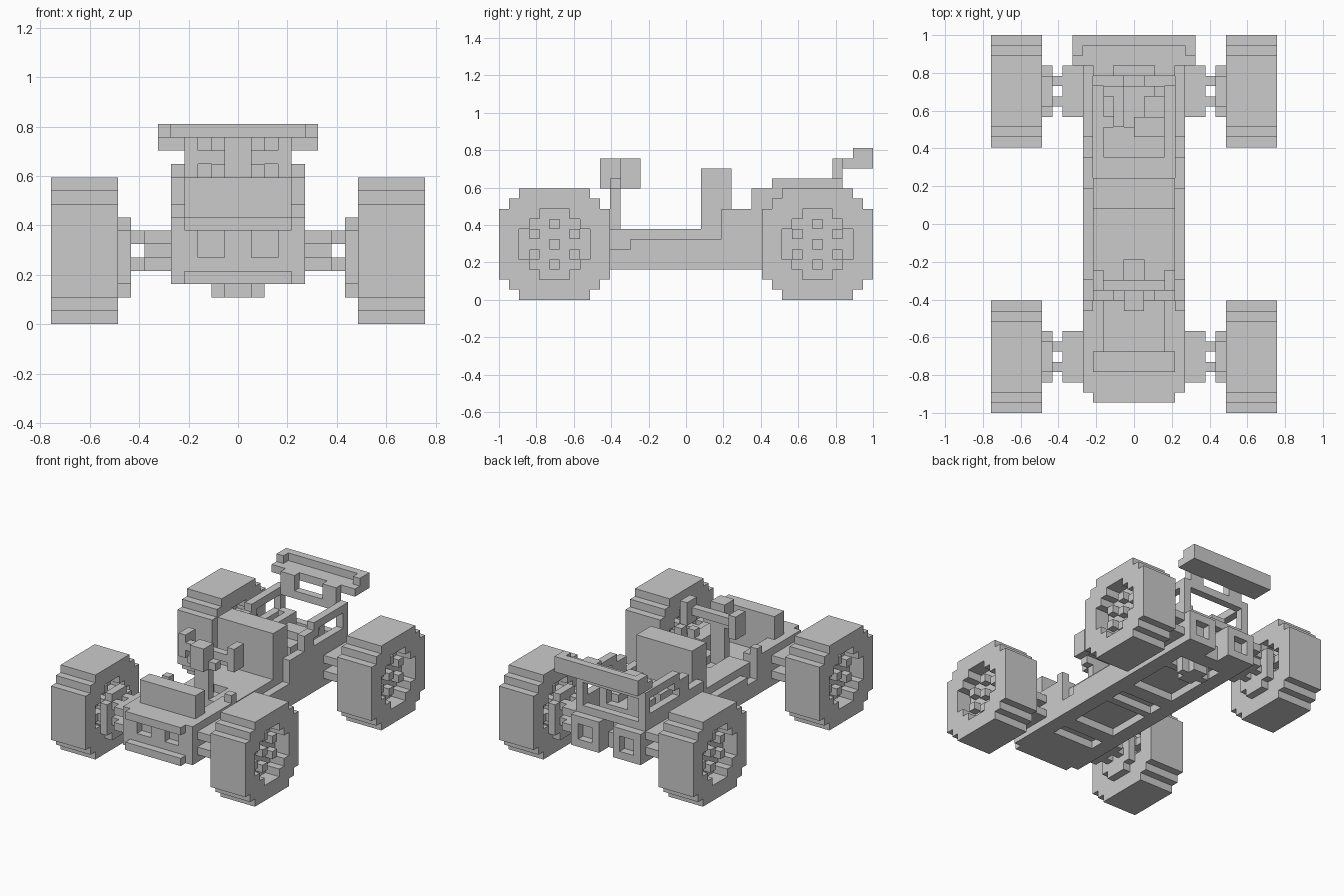
import bpy, bmesh
from mathutils import Vector

cube = bpy.data.objects.get("Cube")
if cube:
    bpy.data.objects.remove(cube)

LENGTH = 37                      # blocks from nose to tail
U = 2 / LENGTH                   # size of one block

grey = bpy.data.materials.new("plain_grey")
grey.use_nodes = True
grey.diffuse_color = (0.6, 0.6, 0.6, 1)
grey.node_tree.nodes["Principled BSDF"].inputs["Base Color"].default_value = grey.diffuse_color


def box(x, y, z):
    """Set of unit blocks inside three ranges."""
    return {(i, j, k) for i in range(*x) for j in range(*y) for k in range(*z)}


def mirror(cells):
    return {(-1 - i, j, k) for i, j, k in cells}


def both(cells):
    """Add the mirror image across the centre plane."""
    return cells | mirror(cells)


def wide(half, y, z):
    return box((-half, half), y, z)


def disc(x, rows, y0):
    """Stepped round plate: rows maps a height to its inset from the rim."""
    out = set()
    for k, inset in rows.items():
        out |= box(x, (y0 + inset, y0 + 11 - inset), (k, k + 1))
    return out


def build(name, cells):
    """Skin the blocks with their exposed faces only, then merge flat areas."""
    bm = bmesh.new()
    for cell in cells:
        for axis in range(3):
            for side in (0, 1):
                near = list(cell)
                near[axis] += 1 if side else -1
                if tuple(near) in cells:
                    continue
                a, b = (axis + 1) % 3, (axis + 2) % 3
                corners = []
                for da, db in ((0, 0), (1, 0), (1, 1), (0, 1)):
                    p = Vector(cell)
                    p[axis] += side
                    p[a] += da
                    p[b] += db
                    p.y -= LENGTH / 2
                    corners.append(bm.verts.new(p * U))
                bm.faces.new(corners if side else corners[::-1])
    bmesh.ops.remove_doubles(bm, verts=bm.verts, dist=U / 100)
    bmesh.ops.dissolve_limit(bm, angle_limit=0.01, verts=bm.verts, edges=bm.edges)
    mesh = bpy.data.meshes.new(name)
    bm.to_mesh(mesh)
    bm.free()
    mesh.materials.append(grey)
    obj = bpy.data.objects.new(name, mesh)
    bpy.context.collection.objects.link(obj)


# Wheels sunken on both sides, with bolts, plus the suspension behind them
TYRE = {k: max(0, 2 - min(k, 10 - k)) for k in range(11)}
HUB = {k: max(2, 4 - min(k - 2, 8 - k)) for k in range(2, 9)}
BOLTS = ((5, 7), (3, 6), (7, 6), (5, 5), (3, 4), (7, 4), (5, 3))

for end, y0 in (("front", 0), ("rear", 26)):
    wheel = disc((9, 14), TYRE, y0) - disc((12, 14), HUB, y0) - disc((9, 11), HUB, y0)
    for y, z in BOLTS:
        wheel |= box((10, 13), (y0 + y, y0 + y + 1), (z, z + 1))
    # inner block with a slot between the upper and lower arms
    arms = box((5, 7), (y0 + 3, y0 + 8), (4, 7)) - box((5, 7), (y0 + 3, y0 + 8), (5, 6))
    arms |= box((5, 7), (y0 + 5, y0 + 6), (4, 7))
    for y in (y0 + 4, y0 + 6):
        for z in (4, 6):
            arms |= box((7, 11), (y, y + 1), (z, z + 1))
    # upright: a cross-shaped carrier
    arms |= box((8, 9), (y0 + 4, y0 + 7), (2, 8)) | box((8, 9), (y0 + 3, y0 + 8), (3, 7))
    build(f"{end}_left_wheel", wheel)
    build(f"{end}_right_wheel", mirror(wheel))
    build(f"{end}_suspension", both(arms))

# Chassis: floor, side rails, a ladder of hollows underneath, open engine bay
lamp_recess = both(box((1, 3), (2, 3), (5, 7)))
foot_well = wide(3, (6, 11), (6, 8)) | wide(1, (11, 15), (6, 7))
chassis = wide(4, (2, 33), (3, 7)) | wide(5, (2, 33), (3, 5)) | wide(5, (13, 33), (3, 6))
for y in ((7, 9), (11, 17), (18, 20), (22, 28), (29, 31)):
    chassis -= wide(3, y, (3, 4))
chassis -= wide(4, (23, 33), (5, 7)) | lamp_recess | foot_well
chassis |= both(box((4, 5), (22, 33), (5, 9)))
build("chassis", chassis)
build("gearbox", wide(2, (29, 30), (2, 4)) | wide(1, (28, 31), (2, 4)))

# Nose: body, lamp recesses, overhanging lip, bumper and raised bonnet slab
nose = wide(5, (2, 11), (5, 8)) - foot_well - lamp_recess
nose |= both(box((4, 5), (10, 11), (5, 9)))
build("nose", nose | wide(4, (1, 2), (7, 8)))
build("bumper", wide(4, (1, 2), (3, 4)))
build("bonnet_slab", wide(4, (4, 6), (8, 11)))

# Steering: column, head, crossbar and grips
steering = wide(1, (11, 12), (6, 13)) | wide(1, (10, 12), (11, 14))
steering |= wide(3, (12, 13), (12, 13)) | wide(2, (11, 12), (11, 12))
steering |= both(box((3, 4), (12, 14), (11, 14)))
build("steering", steering)

# Seat back
build("seat_back", wide(4, (20, 23), (7, 13)))

# Roll frame around the engine bay
frame = both(box((4, 5), (25, 27), (9, 11)) | box((4, 5), (27, 28), (10, 11))
             | box((4, 5), (27, 34), (11, 12)) | box((4, 5), (33, 34), (7, 12)))
frame |= wide(5, (33, 34), (11, 12)) | wide(5, (33, 34), (7, 8))
build("roll_frame", frame)

# Engine: block, heads and intake stubs
engine = wide(2, (25, 32), (5, 8)) | wide(3, (25, 28), (7, 9))
engine |= both(box((1, 3), (29, 31), (7, 9)) | box((2, 3), (31, 32), (7, 10)))
engine |= box((0, 3), (27, 29), (8, 10)) | box((-2, -1), (28, 32), (8, 10))
build("engine", engine)

# Twin square exhausts standing out behind the chassis
exhaust = box((1, 5), (32, 35), (3, 7)) - box((2, 4), (34, 35), (4, 6))
build("exhausts", both(exhaust))

# Tail wing: broad lower plate, raised rear edge and ends, on two struts
wing = wide(6, (34, 37), (13, 14)) | wide(6, (36, 37), (14, 15))
wing |= both(box((5, 6), (35, 36), (14, 15)))
build("wing", wing)
build("wing_struts", both(box((2, 4), (33, 34), (12, 14))))
